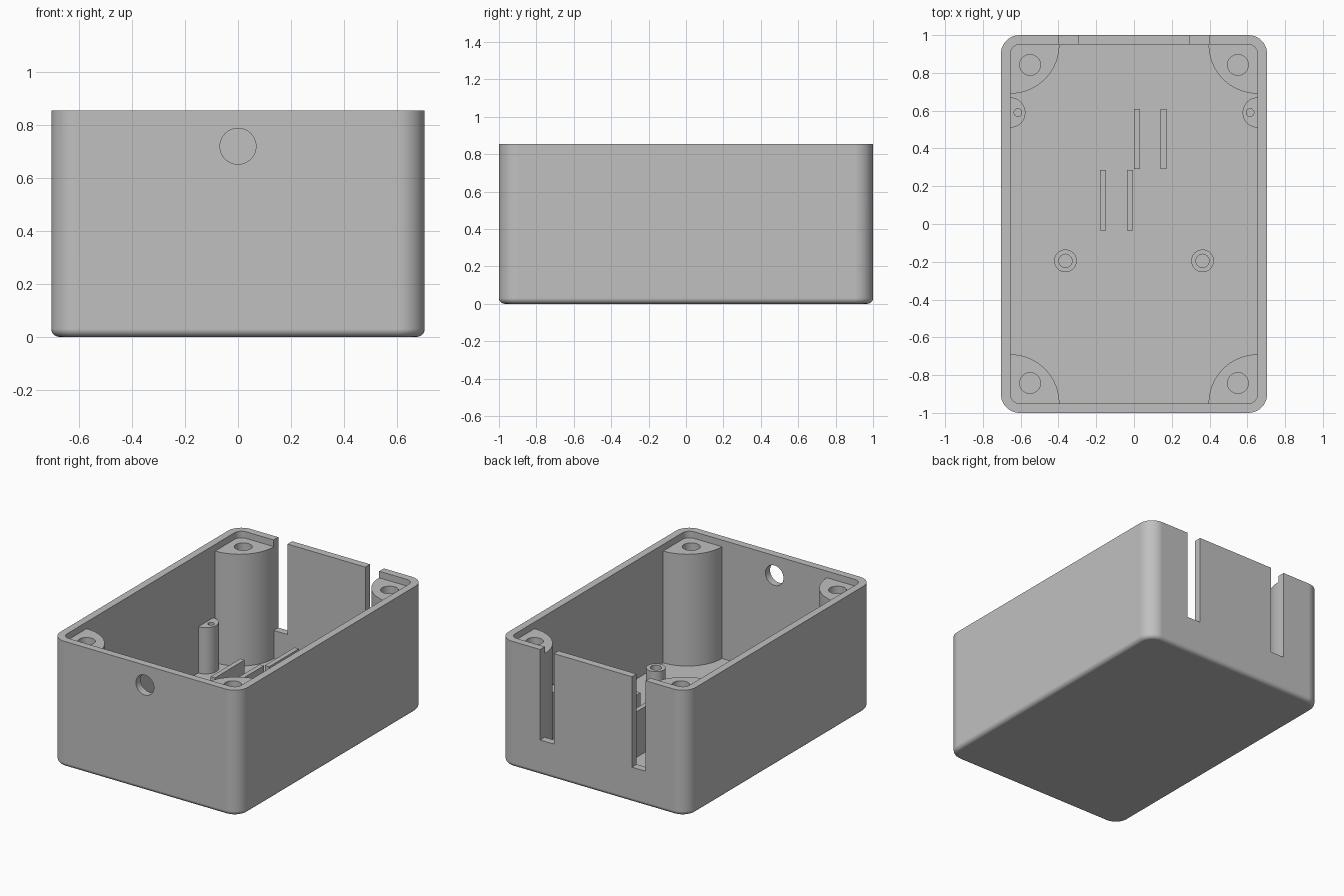
import bpy, bmesh, math
from mathutils import Vector

cube = bpy.data.objects.get("Cube")
if cube:
    bpy.data.objects.remove(cube, do_unlink=True)

# Overall sizes
HX, HY, HEIGHT = 0.705, 1.0, 0.855
WALL, FLOOR = 0.05, 0.05
IX, IY = HX - WALL, HY - WALL

grey = bpy.data.materials.new("plain grey plastic")
grey.use_nodes = True
grey.diffuse_color = (0.53, 0.53, 0.53, 1)
grey.node_tree.nodes["Principled BSDF"].inputs["Base Color"].default_value = (0.53, 0.53, 0.53, 1)


def arc(cx, cy, r, start, end, steps):
    """Points on an arc, angles in degrees."""
    angles = [math.radians(start + (end - start) * i / steps) for i in range(steps + 1)]
    return [(cx + r * math.cos(a), cy + r * math.sin(a)) for a in angles]


def circle(cx, cy, r, steps=40):
    return arc(cx, cy, r, 0, 360, steps)[:-1]


def rounded_rect(hx, hy, r, steps=10):
    points = []
    for i, (sx, sy) in enumerate([(1, 1), (-1, 1), (-1, -1), (1, -1)]):
        points += arc(sx * (hx - r), sy * (hy - r), r, 90 * i, 90 * i + 90, steps)
    return points


def rect(x0, x1, y0, y1):
    return [(x0, y0), (x1, y0), (x1, y1), (x0, y1)]


def prism(name, profile, z0, z1, bottom_bevel=0):
    """Extrude a flat profile from z0 up to z1."""
    bm = bmesh.new()
    base = bm.faces.new([bm.verts.new((x, y, z0)) for x, y in profile])
    top = bmesh.ops.extrude_face_region(bm, geom=[base], use_keep_orig=True)
    moved = [v for v in top["geom"] if isinstance(v, bmesh.types.BMVert)]
    bmesh.ops.translate(bm, verts=moved, vec=Vector((0, 0, z1 - z0)))
    if bottom_bevel:
        bmesh.ops.bevel(bm, geom=list(base.edges), offset=bottom_bevel,
                        segments=5, profile=0.5, affect='EDGES')
    bmesh.ops.recalc_face_normals(bm, faces=bm.faces)
    mesh = bpy.data.meshes.new(name)
    bm.to_mesh(mesh)
    bm.free()
    mesh.materials.append(grey)
    obj = bpy.data.objects.new(name, mesh)
    bpy.context.collection.objects.link(obj)
    return obj


def cut(obj, cutters):
    """Subtract the cutters, bake the result and remove them."""
    for c in cutters:
        c.hide_render = True
        mod = obj.modifiers.new("cut", 'BOOLEAN')
        mod.operation, mod.solver, mod.object = 'DIFFERENCE', 'EXACT', c
    bpy.context.view_layer.update()
    baked = bpy.data.meshes.new_from_object(
        obj.evaluated_get(bpy.context.evaluated_depsgraph_get()))
    obj.modifiers.clear()
    obj.data = baked
    for c in cutters:
        bpy.data.objects.remove(c, do_unlink=True)


def drilled(name, profile, top, hx, hy, hr, hole_bottom):
    """Upright post standing in the floor with a blind hole."""
    post = prism(name, profile, FLOOR - 0.01, top)
    cut(post, [prism("drill", circle(hx, hy, hr), hole_bottom, top + 0.1)])
    return post


parts = []

# Open box with cable hole at the front and two slots at the back
box = prism("box_shell", rounded_rect(HX, HY, 0.1), 0, HEIGHT, bottom_bevel=0.03)
cavity = prism("cavity", rounded_rect(IX, IY, 0.05), FLOOR, HEIGHT + 0.2)
cable_hole = prism("cable_hole", circle(0, 0, 0.068), -0.1, 0.1)
cable_hole.rotation_euler.x = math.pi / 2
cable_hole.location = (0, -HY, 0.72)
slots = [prism("slot", rect(s * 0.345 - 0.052, s * 0.345 + 0.052, 0.92, 1.1), 0.24, HEIGHT + 0.2)
         for s in (-1, 1)]
cut(box, [cavity, cable_hole] + slots)
parts.append(box)

for sx, side in ((1, "left"), (-1, "right")):
    # Quarter-round screw posts in the corners
    for sy, end in ((-1, "front"), (1, "back")):
        curve = [(sx * x, sy * y) for x, y in arc(IX, IY, 0.26, 180, 270, 24)]
        parts.append(drilled(f"corner_post_{end}_{side}", curve + [(sx * IX, sy * IY)],
                             0.81, sx * 0.55, sy * 0.842, 0.055, 0.3))
    # Half-round bosses on the side walls
    half = [(sx * x, y) for x, y in arc(IX, 0.59, 0.08, 90, 270, 24)]
    parts.append(drilled(f"wall_boss_{side}", half, 0.365, sx * 0.615, 0.59, 0.02, 0.15))
    # Round standoffs on the floor
    parts.append(drilled(f"standoff_{side}", circle(sx * 0.363, -0.195, 0.06),
                         0.285, sx * 0.363, -0.195, 0.035, 0.08))

# Two pairs of upright holding ribs
for pair, y0, xs in (("back", 0.29, (0.015, 0.155)), ("front", -0.035, (-0.165, -0.02))):
    for i, x in enumerate(xs):
        parts.append(prism(f"rib_{pair}_{i + 1}", rect(x - 0.016, x + 0.016, y0, y0 + 0.32),
                           FLOOR - 0.01, 0.36))

# Smooth the curved faces, keep the edges crisp
bpy.ops.object.select_all(action='DESELECT')
for p in parts:
    p.select_set(True)
bpy.context.view_layer.objects.active = box
bpy.ops.object.shade_smooth_by_angle(angle=math.radians(35))
for p in parts:
    weighted = p.modifiers.new("even_shading", 'WEIGHTED_NORMAL')
    weighted.keep_sharp = True
